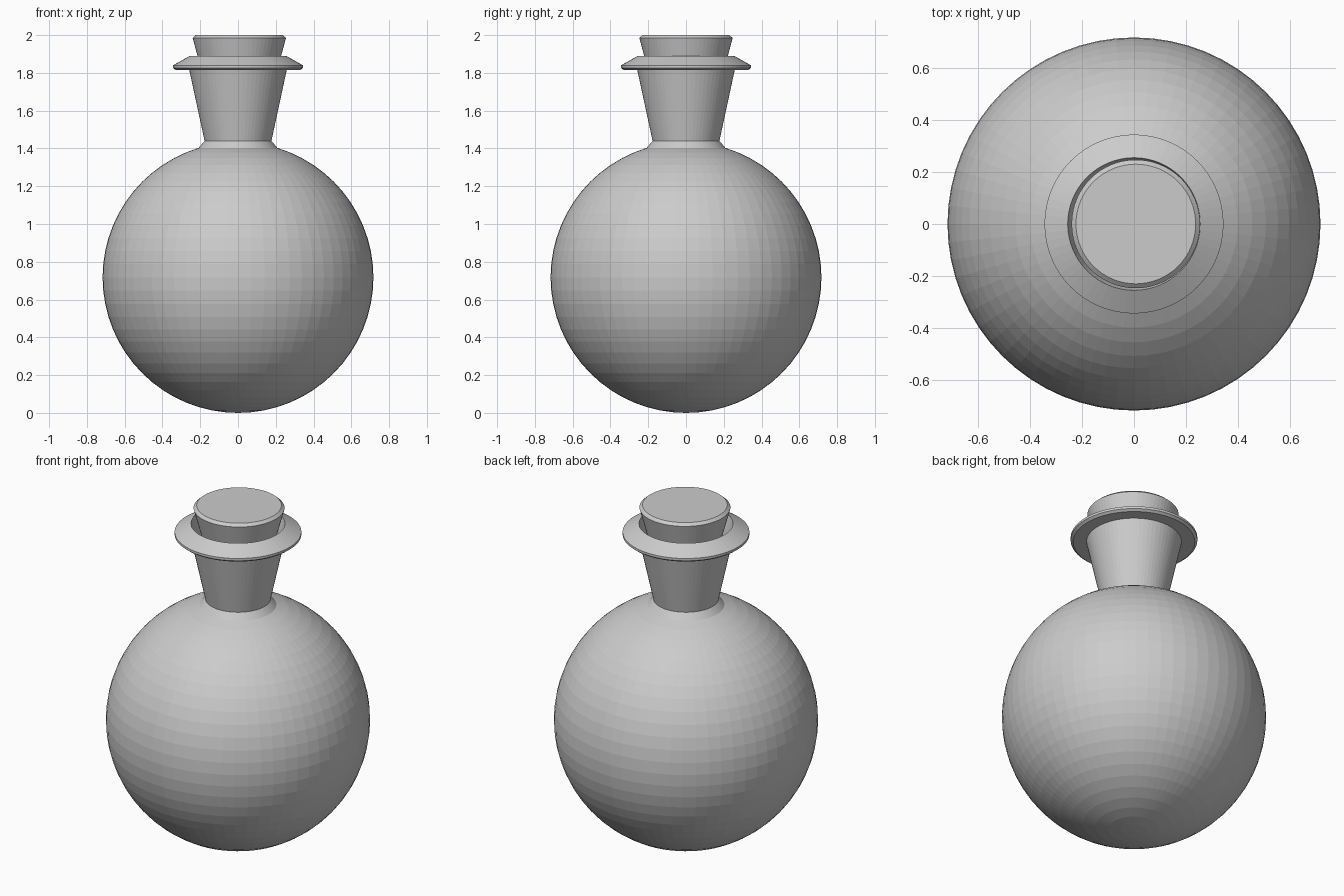
import bpy, bmesh, math

if "Cube" in bpy.data.objects:
    bpy.data.objects.remove(bpy.data.objects["Cube"])

SEGMENTS = 64


def lathe(name, profile, x=0.0):
    """Spin an (r, z) profile around the z axis into a flat-shaded object."""
    bm = bmesh.new()
    verts = [bm.verts.new((r, 0, z)) for r, z in profile]
    edges = [bm.edges.new(pair) for pair in zip(verts, verts[1:])]
    bmesh.ops.spin(bm, geom=verts + edges, cent=(0, 0, 0), axis=(0, 0, 1),
                   angle=math.tau, steps=SEGMENTS, use_duplicate=False)
    bmesh.ops.remove_doubles(bm, verts=bm.verts, dist=1e-4)
    bmesh.ops.recalc_face_normals(bm, faces=bm.faces)
    mesh = bpy.data.meshes.new(name)
    bm.to_mesh(mesh)
    bm.free()
    obj = bpy.data.objects.new(name, mesh)
    obj.location.x = x
    bpy.context.collection.objects.link(obj)
    return obj


def bowl(radius, center, rows=32, skip=3):
    """Sphere profile from the bottom pole up to the neck opening."""
    return [(radius * math.sin(math.pi * i / rows),
             center - radius * math.cos(math.pi * i / rows))
            for i in range(rows + 1 - skip)]


# Round flask: outer bowl, flared neck, bevelled lip, then the inner wall
outer = bowl(0.717, 0.717)
inner = bowl(0.695, 0.717)
neck_and_lip = [(0.177, 1.44), (0.258, 1.815), (0.33, 1.815),
                (0.344, 1.826), (0.344, 1.84), (0.255, 1.89)]
inner_neck = [(0.236, 1.815), (0.157, 1.44)]
lathe("flask", outer + neck_and_lip + inner_neck + inner[::-1])

# Tapered stopper, sitting slightly off centre in the neck
lathe("stopper", [(0, 1.62), (0.142, 1.62), (0.152, 1.63), (0.247, 1.985),
                  (0.23, 2.0), (0, 2.0)], x=0.007)
